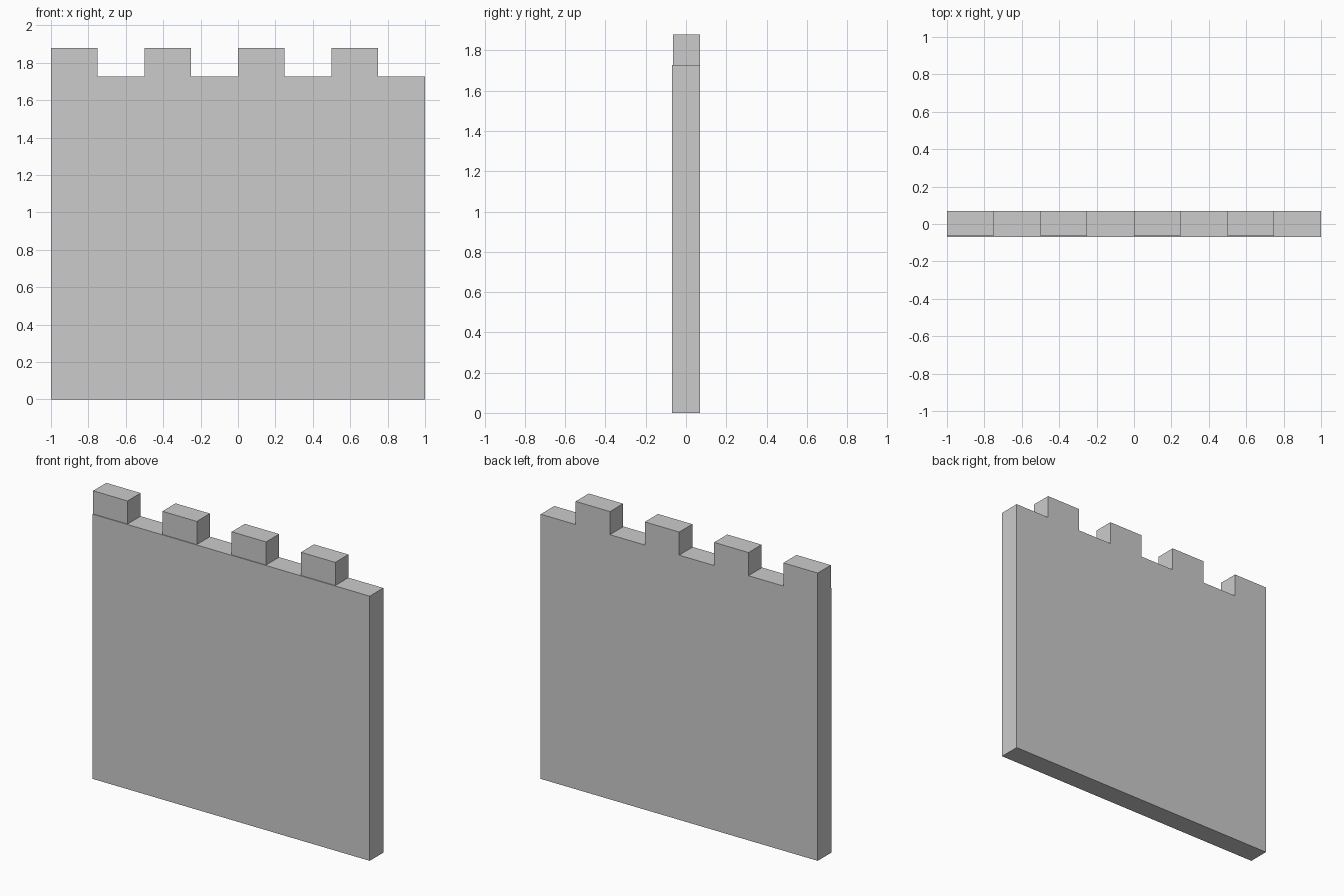
import bpy

if "Cube" in bpy.data.objects:
    bpy.data.objects.remove(bpy.data.objects["Cube"])


def box(name, x0, x1, y0, y1, z0, z1):
    """Flat-faced box between two corners."""
    bpy.ops.mesh.primitive_cube_add(
        size=1, location=((x0 + x1) / 2, (y0 + y1) / 2, (z0 + z1) / 2))
    obj = bpy.context.object
    obj.name = name
    obj.scale = (x1 - x0, y1 - y0, z1 - z0)
    bpy.ops.object.transform_apply(location=True, rotation=False, scale=True)
    return obj


WALL_TOP = 1.727
HALF_DEPTH = 0.07

# Wall slab
box("wall", -1, 1, -HALF_DEPTH, HALF_DEPTH, 0, WALL_TOP)

# Battlements: flush with the back, set in slightly at the front
for i in range(4):
    x = -1 + 0.5 * i
    box(f"merlon_{i + 1}", x, x + 0.248, -0.065, HALF_DEPTH, WALL_TOP, 1.878)
